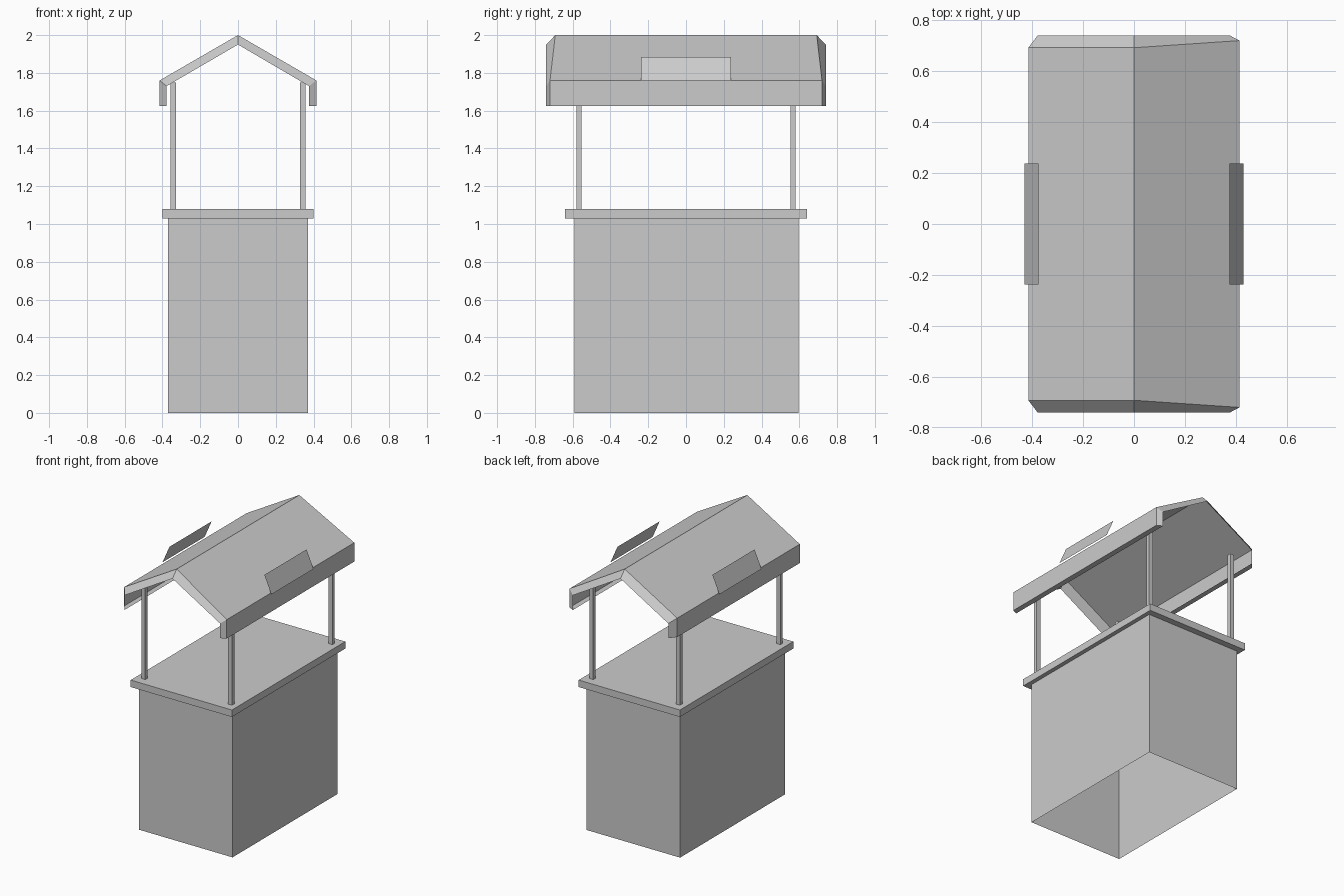
import bpy, bmesh

if "Cube" in bpy.data.objects:
    bpy.data.objects.remove(bpy.data.objects["Cube"])


def mesh_object(name, verts, faces):
    me = bpy.data.meshes.new(name)
    me.from_pydata(verts, [], faces)
    bm = bmesh.new()
    bm.from_mesh(me)
    bmesh.ops.recalc_face_normals(bm, faces=bm.faces)
    bm.to_mesh(me)
    bm.free()
    ob = bpy.data.objects.new(name, me)
    bpy.context.collection.objects.link(ob)
    return ob


def box(name, lo, hi, open_bottom=False):
    v = [(x, y, z) for z in (lo[2], hi[2])
         for x, y in ((lo[0], lo[1]), (hi[0], lo[1]), (hi[0], hi[1]), (lo[0], hi[1]))]
    f = [(i, (i + 1) % 4, (i + 1) % 4 + 4, i + 4) for i in range(4)] + [(4, 5, 6, 7)]
    if not open_bottom:
        f.append((3, 2, 1, 0))
    return mesh_object(name, v, f)


# Cart body (hollow, open underneath) and counter slab
box("body", (-0.37, -0.59, 0), (0.37, 0.595, 1.03), open_bottom=True)
box("counter", (-0.4, -0.64, 1.03), (0.4, 0.64, 1.08))

# Corner posts
for sx, side in ((-1, "left"), (1, "right")):
    for sy, end in ((-1, "front"), (1, "back")):
        xs = sorted((sx * 0.327, sx * 0.358))
        ys = sorted((sy * 0.553, sy * 0.58))
        box(f"post_{end}_{side}", (xs[0], ys[0], 1.08), (xs[1], ys[1], 1.75))

# Flat side panels and tilted roof signs, as single sheets on both sides
for s, side in ((-1, "left"), (1, "right")):
    for name, x0, x1, y, z0, z1 in (("side_panel", 0.372, 0.372, 0.4, 0.445, 0.92),
                                    ("roof_sign", 0.43, 0.375, 0.238, 1.76, 1.885)):
        mesh_object(f"{name}_{side}",
                    [(s * x0, -s * y, z0), (s * x0, s * y, z0),
                     (s * x1, s * y, z1), (s * x1, -s * y, z1)], [(0, 1, 2, 3)])

# Roof: gabled sheet with hanging eaves, sloped end lips and bottom lips
outer = [(-0.415, 0.692, 1.625), (-0.415, 0.692, 1.76), (0, 0.692, 2.0),
         (0.415, 0.72, 1.76), (0.415, 0.72, 1.625)]
inner = [(-0.378, 0.74, 1.625), (-0.378, 0.74, 1.73), (0, 0.74, 1.95),
         (0.376, 0.74, 1.73), (0.376, 0.74, 1.625)]
rows = [(inner, -1), (outer, -1), (outer, 1), (inner, 1)]
verts = [(x, s * y, z) for row, s in rows for x, y, z in row]
faces = [(r * 5 + i, r * 5 + i + 1, r * 5 + i + 6, r * 5 + i + 5)
         for r in range(3) for i in range(4)]
faces += [(15, 10, 5, 0), (4, 9, 14, 19)]
mesh_object("roof", verts, faces)
